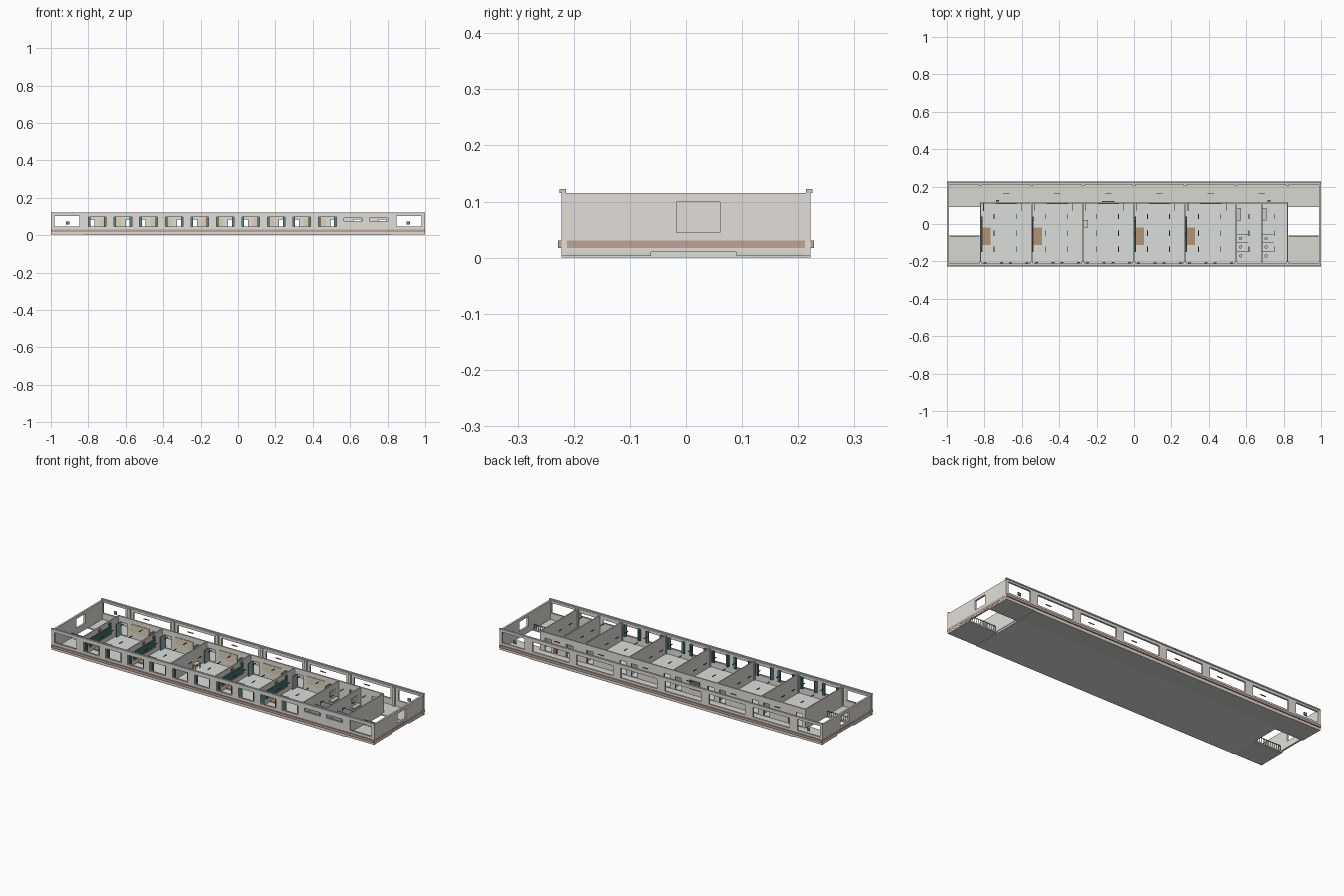
import bpy, bmesh, math
from mathutils import Matrix, Vector

if "Cube" in bpy.data.objects:
    bpy.data.objects.remove(bpy.data.objects["Cube"])

mats = {}
BEIGE, BRICK = (.76, .74, .69), (.55, .37, .29)
FLOOR, HALL = (.70, .73, .70), (.67, .68, .63)
TEAL, GREEN, BROWN = (.10, .25, .27), (.05, .17, .14), (.45, .29, .16)
TAN, RED, DARK, DOOR = (.75, .64, .45), (.6, .12, .08), (.16, .17, .17), (.30, .42, .44)


def finish(name, bm, color):
    me = bpy.data.meshes.new(name)
    bm.to_mesh(me)
    bm.free()
    ob = bpy.data.objects.new(name, me)
    bpy.context.collection.objects.link(ob)
    if color:
        if color not in mats:
            mats[color] = bpy.data.materials.new("paint_%d" % len(mats))
            mats[color].diffuse_color = (*color, 1)
        me.materials.append(mats[color])
    return ob


def boxes(name, items, color=None):
    """One object made of boxes (x0, x1, y0, y1, z0, z1)."""
    bm = bmesh.new()
    for x0, x1, y0, y1, z0, z1 in items:
        m = Matrix.Translation(((x0 + x1) / 2, (y0 + y1) / 2, (z0 + z1) / 2))
        bmesh.ops.create_cube(bm, size=1, matrix=m @ Matrix.Diagonal((x1 - x0, y1 - y0, z1 - z0, 1)))
    return finish(name, bm, color)


def wall(name, axis, a0, a1, c0, c1, z0, z1, holes, color=BEIGE):
    """Wall along an axis with rectangular openings (start, end, bottom, top)."""
    parts, pos = [], a0
    for h0, h1, b, t in sorted(holes):
        parts += [(pos, h0, z0, z1), (h0, h1, t, z1)]
        if b > z0:
            parts.append((h0, h1, z0, b))
        pos = h1
    parts.append((pos, a1, z0, z1))
    out = []
    for p0, p1, q0, q1 in parts:
        out.append((p0, p1, c0, c1, q0, q1) if axis == 'x' else (c0, c1, p0, p1, q0, q1))
    return boxes(name, out, color)


def frames(name, holes, y, color=None, mullions=0):
    """Thin window frames in a wall running along x."""
    out, f = [], .003
    for a, b, z0, z1 in holes:
        out += [(a, b, y - f, y + f, z0, z0 + f), (a, b, y - f, y + f, z1 - f, z1)]
        for i in range(mullions + 2):
            x = a + (b - a - f) * i / (mullions + 1)
            out.append((x, x + f, y - f, y + f, z0 + f, z1 - f))
    return boxes(name, out, color)


BAY = 1.64 / 6
bays = [-.82 + BAY * i for i in range(6)]
rooms = bays[:5]
TOP = .115

# Floor slabs with open stairwells at both ends
boxes("main_floor", [(-.82, .82, -.222, .115, 0, .01)], FLOOR)
boxes("corridor_floor", [(-.82, .82, .115, .222, 0, .01)], HALL)
boxes("stair_landings", [(s[0], s[1], y[0], y[1], .003, .01) for s in ((-.998, -.82), (.82, .998))
                         for y in ((-.22, -.062), (.09, .22))], HALL)

# Outer walls
class_win = [(b + BAY * k - .05, b + BAY * k + .05, .044, .1) for b in rooms for k in (.25, .75)]
wash_win = [(x - .052, x + .052, .074, .096) for x in (.615, .752)]
end_win = [(s * .915 - .07, s * .915 + .07, .044, .105) for s in (-1, 1)]
hall_win = [(b + .024, b + BAY - .024, .044, .1) for b in bays]
wall("front_wall", 'x', -1, 1, -.222, -.212, .003, TOP, class_win + wash_win + end_win)
wall("back_wall", 'x', -1, 1, .212, .222, .003, TOP, hall_win + end_win)
for s, n in ((-1, "left"), (1, "right")):
    c = sorted((s * .999, s * .989))
    wall(n + "_end_wall", 'y', -.212, .212, c[0], c[1], .01, TOP, [(-.017, .061, .045, .099)])
frames("front_window_frames", class_win + wash_win, -.217)
frames("end_window_frames", end_win, -.217)

# Roof-edge caps and brick band
boxes("parapet_caps", [(-1, 1, y - .0055, y + .0055, TOP, .122) for y in (-.2195, .2195)])
boxes("brick_band", [(-1, 1, -.228, -.2215, .017, .031), (-1, 1, .2215, .228, .017, .031),
                     (-1, -.9985, -.222, .222, .017, .031), (.9985, 1, -.222, .222, .017, .031)], BRICK)

# Columns at bay lines
cols = bays + [.82]
boxes("wall_columns", [(x - .008, x + .008, y0, y1, .01, TOP) for x in cols
                       for y0, y1 in ((-.212, -.204), (.204, .212))], BEIGE)

# Partitions
boxes("cross_walls", [(x - .003, x + .003, -.212, .11, .01, TOP) for x in cols + [.683]], BEIGE)
doors = [(b + o, b + o + .042, .01, .086) for b in rooms for o in (.014, BAY - .056)]
wash_doors = [(.615, .66, .01, .086), (.75, .795, .01, .086)]
wall("corridor_wall", 'x', -.823, .823, .11, .118, .01, TOP, doors + wash_doors)

# Open door leaves, frames and inside notice boards
boxes("door_leaves", [(a, a + .003, .07, .11, .011, .085) for a, b, c, d in doors], DOOR)
frames("door_frames", doors + wash_doors, .114, DOOR)
boxes("notice_boards", [(b + .08, b + BAY - .08, .107, .11, .045, .09) for b in rooms], TAN)
boxes("corridor_board", [(-.17, -.105, .118, .122, .04, .09)], DARK)
boxes("hydrant_boxes", [(x - .009, x + .009, .118, .127, .02, .045) for x in (-.73, .722)], RED)

# Curtains gathered at the side of each window
curtains = []
for a, b, z0, z1 in class_win:
    for s in (a - .002, b - .014):
        curtains += [(s + i * .004, s + i * .004 + .004, -.211 + .003 * (i % 2), -.206 + .003 * (i % 2), .04, .106)
                     for i in range(4)]
boxes("curtains", curtains, TEAL)

# Teaching wall: platform, blackboard, lectern, flag
teach = [rooms[i] for i in (0, 1, 3, 4)]
boxes("platforms", [(b + .004, b + .054, -.113, -.02, .01, .015) for b in teach], BROWN)
boxes("blackboards", [(b + .003, b + .007, -.15, .04, .042, .085) for b in teach], GREEN)
boxes("chalk_trays", [(b + .003, b + .01, -.15, .04, .039, .042) for b in teach])
boxes("wall_flags", [(b + .003, b + .006, -.068, -.046, .09, .104) for b in teach], RED)
boxes("wall_speakers", [(b + .003, b + .011, .02, .034, .092, .106) for b in teach], DARK)
bx = rooms[2]
boxes("small_desk", [(bx + .004, bx + .027, -.02, .022, .036, .04)] +
      [(bx + x, bx + x + .003, y, y + .003, .01, .036) for x in (.005, .022) for y in (-.019, .018)], TAN)

# Lamps hung near ceiling height
boxes("room_lamps", [(b + o - .002, b + o + .002, y - .014, y + .014, .106, .11)
                     for b in rooms for o in (.072, .19) for y in (.04, -.05, -.135)] +
      [(x - .002, x + .002, y - .014, y + .014, .106, .11) for x in (.615, .752) for y in (.04, -.05, -.135)], DARK)
boxes("corridor_lamps", [(b + BAY / 2 - .017, b + BAY / 2 + .017, .163, .167, .106, .11) for b in bays], DARK)

# Washrooms: stalls, toilets, basins
stalls, toilets, basins = [], bmesh.new(), []
for x0 in (.55, .686):
    for y in (-.145, -.1, -.055):
        stalls.append((x0, x0 + .06, y - .001, y + .001, .015, .065))
    for y in (-.17, -.122, -.077):
        m = Matrix.Translation((x0 + .02, y, .019))
        bmesh.ops.create_cone(toilets, cap_ends=True, segments=12, radius1=.006, radius2=.009, depth=.018, matrix=m)
    basins += [(x0, x0 + .022, .02, .085, .034, .038), (x0, x0 + .002, .025, .08, .055, .085)]
boxes("stall_panels", stalls, DOOR)
finish("toilets", toilets, None)
boxes("basin_counters", basins)

# Stairwell railings and signs
rails = []
for s in (-1, 1):
    a, b = sorted((s * .83, s * .985))
    rails.append((a, b, -.066, -.063, .037, .04))
    rails += [(a + (b - a) * i / 12 - .001, a + (b - a) * i / 12 + .001, -.0655, -.0635, .01, .037) for i in range(13)]
boxes("stair_railings", rails, DARK)
boxes("stair_signs", [(s * .91 - .009, s * .91 + .009, .213, .217, .056, .074) for s in (-1, 1)], TEAL)

for m in bpy.data.materials:
    if m.users and not m.is_grease_pencil:
        m.use_nodes = True
        m.node_tree.nodes["Principled BSDF"].inputs["Base Color"].default_value = m.diffuse_color
